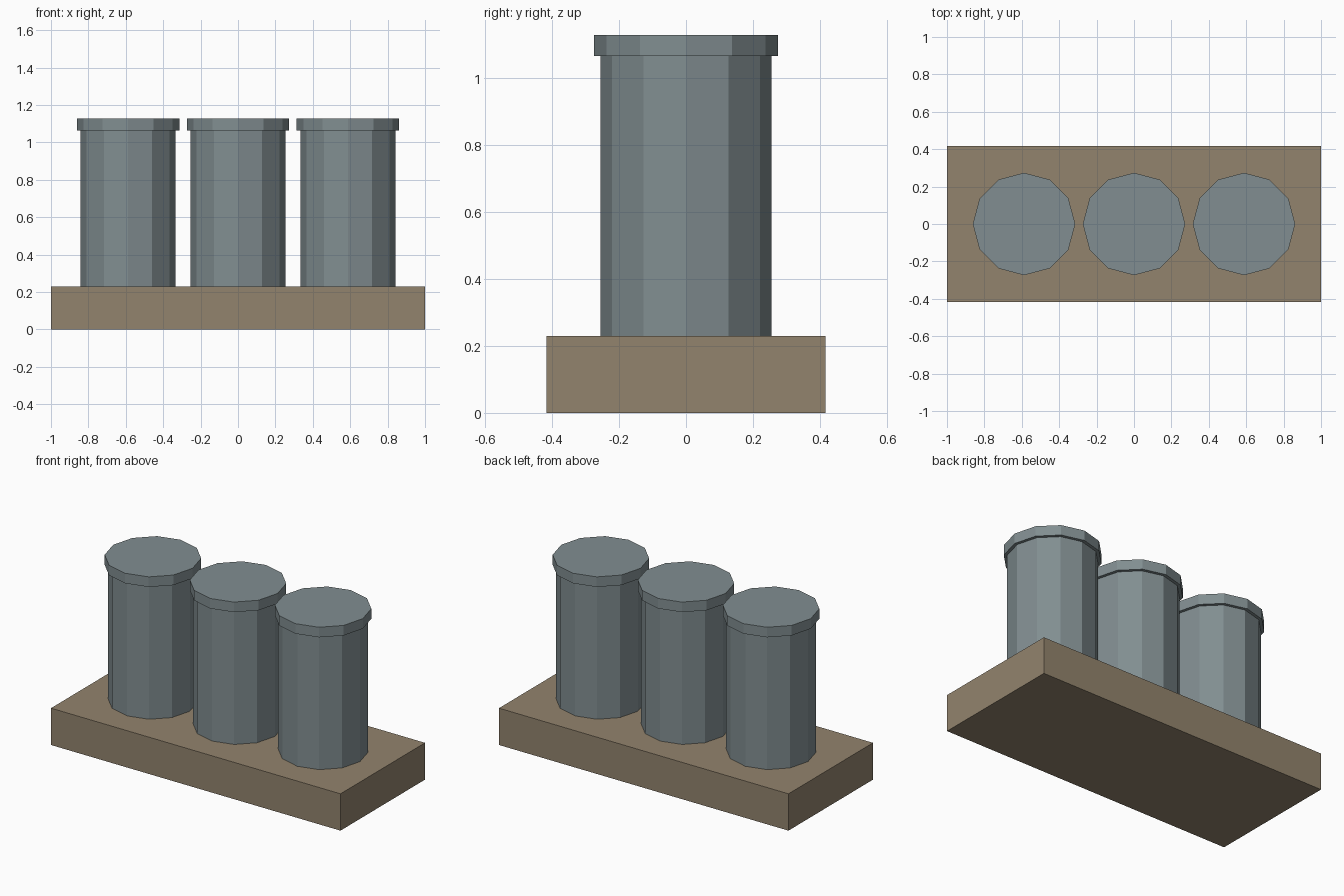
import bpy

if "Cube" in bpy.data.objects:
    bpy.data.objects.remove(bpy.data.objects["Cube"])

SIDES = 12
SPACING = 0.588
BASE_TOP, BODY_TOP, LID_TOP = 0.23, 1.065, 1.128


def material(name, rgb):
    mat = bpy.data.materials.new(name)
    mat.diffuse_color = (*rgb, 1.0)
    mat.use_nodes = True
    mat.node_tree.nodes["Principled BSDF"].inputs["Base Color"].default_value = mat.diffuse_color
    return mat


def finish(name, mat):
    obj = bpy.context.object
    obj.name = obj.data.name = name
    obj.data.materials.append(mat)
    return obj


def cylinder(name, x, radius, z0, z1, mat):
    # Twelve-sided prism with a corner pointing along each axis
    bpy.ops.mesh.primitive_cylinder_add(
        vertices=SIDES, radius=radius, depth=z1 - z0,
        location=(x, 0, (z0 + z1) / 2))
    return finish(name, mat)


metal = material("blue_grey_metal", (0.220, 0.270, 0.283))
wood = material("brown_wood", (0.290, 0.230, 0.154))

# Rectangular base block
bpy.ops.mesh.primitive_cube_add(size=1, location=(0, 0, BASE_TOP / 2))
base = finish("base", wood)
base.scale = (2.0, 0.834, BASE_TOP)
bpy.ops.object.transform_apply(location=False, rotation=False, scale=True)

# Three canisters, each with an overhanging lid
for side, x in (("left", -SPACING), ("middle", 0.0), ("right", SPACING)):
    cylinder(f"{side}_canister_body", x, 0.255, BASE_TOP, BODY_TOP, metal)
    cylinder(f"{side}_canister_lid", x, 0.274, BODY_TOP, LID_TOP, metal)
